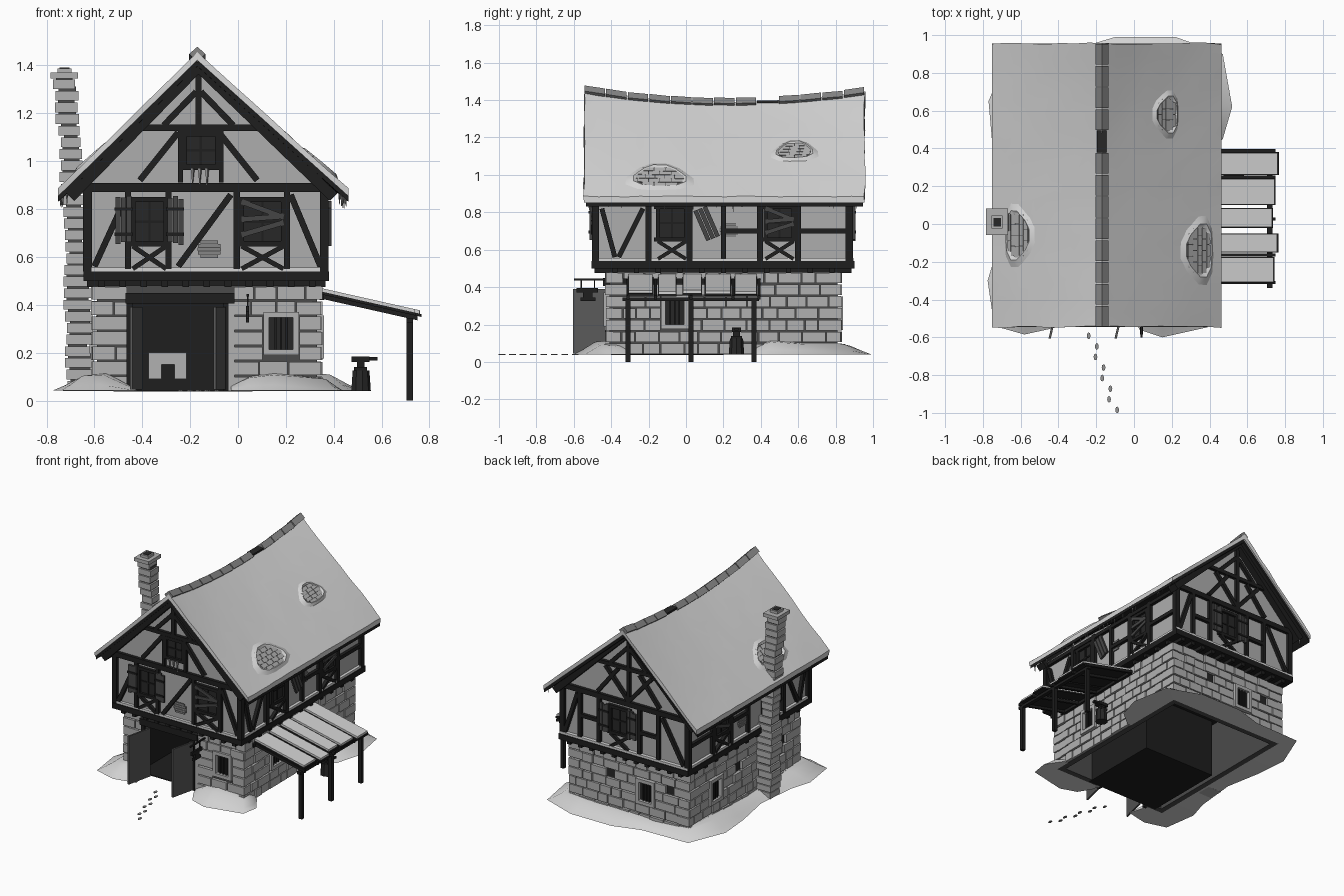
import bpy, bmesh, math, random
from mathutils import Vector

if "Cube" in bpy.data.objects:
    bpy.data.objects.remove(bpy.data.objects["Cube"])
random.seed(4)
R = random.uniform

COL = {"snow": .66, "plaster": .42, "stone": .44, "mortar": .07, "timber": .013,
       "glass": .02, "shutter": .06, "ridge_tile": .24, "door_wood": .10, "ice": .3}
MATS = {}
for n, c in COL.items():
    MATS[n] = bpy.data.materials.new(n)
    MATS[n].diffuse_color = (c, c, c, 1)
PARTS = {}

def part(name, mat):
    return PARTS.setdefault(name, (bmesh.new(), mat))[0]

def prism(name, mat, a, b):
    """Solid between two matching loops."""
    bm = part(name, mat)
    va, vb = [bm.verts.new(p) for p in a], [bm.verts.new(p) for p in b]
    bm.faces.new(va[::-1])
    bm.faces.new(vb)
    for i in range(len(va)):
        j = (i + 1) % len(va)
        bm.faces.new((va[i], va[j], vb[j], vb[i]))

def box(name, mat, x0, x1, y0, y1, z0, z1):
    q = [(x0, y0), (x1, y0), (x1, y1), (x0, y1)]
    prism(name, mat, [(x, y, z0) for x, y in q], [(x, y, z1) for x, y in q])

def disc(name, mat, x, y, z0, z1, r0, r1, n=10, stretch=1):
    ring = lambda r, z: [(x + r * math.cos(i * math.tau / n), y + stretch * r * math.sin(i * math.tau / n), z) for i in range(n)]
    prism(name, mat, ring(r0, z0), ring(r1, z1))

# wall planes: upper floor F B R L, ground floor f b r l
PLANE = {"F": (1, -.48), "B": (1, .87), "R": (0, .355), "L": (0, -.62),
         "f": (1, -.41), "b": (1, .81), "r": (0, .33), "l": (0, -.59)}

def on(face, u, v, d):
    ax, c = PLANE[face]
    c += d if face in "BRbr" else -d
    return (u, c, v) if ax else (c, u, v)

def bar(name, mat, face, u0, v0, u1, v1, w, d0=-.01, d1=.022):
    """Beam in a wall plane running from one point to another."""
    t = Vector((u1 - u0, v1 - v0)).normalized() * w / 2
    q = [(u0 - t.y, v0 + t.x), (u1 - t.y, v1 + t.x), (u1 + t.y, v1 - t.x), (u0 + t.y, v0 - t.x)]
    prism(name, mat, [on(face, u, v, d0) for u, v in q], [on(face, u, v, d1) for u, v in q])

def rect(name, mat, face, u0, u1, v0, v1, d0, d1):
    bar(name, mat, face, u0, (v0 + v1) / 2, u1, (v0 + v1) / 2, v1 - v0, d0, d1)

def timbers(face, lines, w=.026):
    for l in lines:
        bar("timber_frame", "timber", face, *l, w)

def window(face, u0, u1, v0, v1, shutters=False, boards=False, brace=True):
    m = (u0 + u1) / 2
    rect("window_glass", "glass", face, u0, u1, v0, v1, -.01, .006)
    timbers(face, [(u0, v0, u0, v1), (u1, v0, u1, v1), (u0 - .02, v0, u1 + .02, v0), (u0 - .02, v1, u1 + .02, v1)], .022)
    for l in [(m, v0, m, v1), (u0, (v0 + v1) / 2, u1, (v0 + v1) / 2)]:
        bar("window_bars", "timber", face, *l, .01, 0, .012)
    if brace:
        timbers(face, [(u0, .55, u1, v0 - .01), (u0, v0 - .01, u1, .55)], .02)
    if shutters:
        for a, s in ((u0, -1), (u1, 1)):
            for k in range(3):
                c = a + s * (.016 + .023 * k)
                bar("shutters", "shutter", face, c, v0 + R(-.01, .01), c, v1 + R(-.005, .015), .021, .02, .035)
            for v in (v0 + .04, v1 - .04):
                bar("shutter_battens", "timber", face, a, v, a + s * .075, v, .014, .03, .04)
    if boards:
        for a, b in ((.95, .6), (.55, .62), (.2, .48)):
            bar("window_boards", "shutter", face, u0, v0 + a * (v1 - v0), u1, v0 + b * (v1 - v0), .022, .018, .028)

def stones(face, u0, u1, holes):
    """Coursed blocks that leave the openings free."""
    n, h = 7, .063
    for i in range(n):
        z0 = .04 + i * h
        spans = [(u0 - .02, u1 + .02)]
        for a, b, c, d in holes:
            if c < z0 + h * .6 and d > z0 + h * .4:
                spans = [s for p, q in spans for s in ((p, min(q, a)), (max(p, b), q)) if s[1] - s[0] > .01]
        for p, q in spans:
            u = p
            while u < q - .001:
                e = u + R(.07, .13)
                e = q if q - e < .05 else e
                rect("stone_blocks", "stone", face, u + .003, e - .003, z0 + .003, z0 + h - R(.003, .006), -.02, R(.014, .024))
                u = e

def small_window(face, u, v, w=.05, h=.066, frame=.024):
    rect("window_glass", "glass", face, u - w, u + w, v - h, v + h, -.01, .004)
    for s in (-1, 1):
        a, b = sorted((u + s * w, u + s * (w + frame)))
        rect("stone_window_frames", "stone", face, a, b, v - h - frame, v + h + frame, -.01, .03)
        a, b = sorted((v + s * h, v + s * (h + frame)))
        rect("stone_window_frames", "stone", face, u - w, u + w, a, b, -.01, .03)
    for k in (-.4, 0, .4):
        bar("window_bars", "timber", face, u + k * w * 1.2, v - h, u + k * w * 1.2, v + h, .009, 0, .015)

# ground floor: mortar core and stone facing
for f, a, b in (("f", -.59, -.44), ("f", -.06, .33), ("b", -.59, .33), ("l", -.40, .80), ("r", -.40, .80)):
    rect("mortar_walls", "mortar", f, a, b, .04, .48, -.04, 0)
rect("mortar_walls", "mortar", "f", -.44, -.06, .43, .48, -.04, 0)
hole = lambda u, v, w=.074, h=.09: (u - w, u + w, v - h, v + h)
small = lambda u, v: (u - .03, u + .03, v - .028, v + .028)
stones("f", -.59, .33, [(-.46, -.02, 0, .46), hole(.18, .28)])
stones("r", -.41, .81, [hole(-.06, .265)])
stones("b", -.59, .33, [hole(-.26, .26), small(.02, .323), small(-.45, .323)])
stones("l", -.41, .81, [hole(.53, .26), small(.27, .323), small(-.23, .323)])
for f, u, v in (("f", .18, .28), ("r", -.06, .265), ("b", -.26, .26), ("l", .53, .26)):
    small_window(f, u, v)
for f, u in (("b", .02), ("b", -.45), ("l", .27), ("l", -.23)):
    rect("wall_vents", "glass", f, u - .03, u + .03, .295, .355, -.01, .004)

# doorway, open leaves, dark room and forge
rect("door_lintel", "timber", "f", -.47, -.015, .405, .45, -.03, .035)
for u0, u1 in ((-.465, -.44), (-.06, -.04)):
    rect("door_posts", "timber", "f", u0, u1, .04, .41, -.04, .024)
rect("door_side_stone", "stone", "f", -.04, -.015, .04, .41, -.02, .018)
for x0, x1 in ((-.41, -.452), (-.06, -.103)):
    q = [(x0, -.42), (x0 + .012, -.42), (x1 + .012, -.605), (x1, -.605)]
    prism("door_leaves", "door_wood", [(x, y, .045) for x, y in q], [(x, y, .39) for x, y in q])
box("room", "timber", -.52, -.50, -.40, .2, .04, .46)
box("room", "timber", .04, .06, -.40, .2, .04, .46)
box("room", "timber", -.52, .06, .18, .2, .04, .46)
box("room", "timber", -.52, .06, -.40, .2, .038, .044)
box("ceiling", "timber", -.58, .32, -.40, .8, .455, .49)
for x0, x1, z0, z1 in ((-.375, -.32, .09, .2), (-.265, -.215, .09, .2), (-.32, -.265, .15, .2)):
    box("forge", "stone", x0, x1, .1, .18, z0, z1)

# jetty beam, joist ends and snowy ledge
box("jetty_beam", "timber", -.645, .38, -.505, .9, .5, .54)
box("ledge_snow", "snow", -.64, .375, -.50, .895, .535, .556)
for i in range(11):
    x, y = -.57 + i * .088, -.38 + i * .116
    box("joist_ends", "timber", x - .014, x + .014, -.49, .885, .475, .505)
    box("joist_ends", "timber", -.63, .365, y - .014, y + .014, .475, .505)

# plastered upper floor with gables
box("plaster_walls", "plaster", -.62, .355, -.48, .87, .54, .88)
tri = [(-.66, .87), (.385, .87), (-.165, 1.385)]
for y0, y1 in ((-.48, -.45), (.84, .87)):
    prism("gable_walls", "plaster", [(x, y0, z) for x, z in tri], [(x, y1, z) for x, z in tri])
for f in "FB":
    timbers(f, [(-.63, .54, -.63, .9), (.36, .54, .36, .9), (-.645, .89, .38, .89)], .036)
    for u in (-.70, .40):
        bar("gable_rafters", "timber", f, u, .85, -.165, 1.395, .045, -.02, .05)
    timbers(f, [(-.41, 1.14, .09, 1.14), (-.165, 1.14, -.165, 1.39), (-.31, 1.15, -.175, 1.29), (-.02, 1.15, -.155, 1.29),
                (-.41, .92, -.25, 1.12), (.08, .92, -.08, 1.12)])
timbers("F", [(-.46, .55, -.46, .88), (-.29, .55, -.29, .88), (-.005, .55, -.005, .88), (.205, .55, .205, .88),
              (-.6, .56, -.49, .8), (-.25, .56, -.03, .86), (.22, .86, .345, .56)])
window("F", -.44, -.30, .655, .84, shutters=True)
window("F", .015, .19, .655, .84, boards=True)
window("F", -.225, -.085, .975, 1.115, brace=False)
timbers("F", [(-.24, .91, -.24, 1.13), (-.07, .91, -.07, 1.13)], .02)
window("B", -.16, -.02, .655, .84, shutters=True)
timbers("B", [(u, .55, u, .88) for u in (-.4, -.25, .07, .22)] + [(-.6, .56, -.43, .86), (.34, .56, .24, .86),
        (-.4, .71, -.25, .71), (.07, .71, .22, .71), (-.165, .9, -.165, 1.14), (-.165, .91, -.35, 1.12), (-.165, .91, .02, 1.12)])
for f in "RL":
    timbers(f, [(u, .54, u, .88) for u in (-.48, -.2, .02, .395, .6, .87)], .032)
    timbers(f, [(-.47, .86, .87, .86), (-.45, .82, -.38, .56), (-.36, .56, -.23, .82), (.2, .7, .39, .7), (.6, .7, .87, .7), (.2, .55, .2, .86)])
    window(f, -.15, 0, .655, .83)
    window(f, .425, .575, .655, .83, boards=True)
for k in range(3):
    bar("hanging_shutter", "shutter", "R", .05 + .025 * k, .81 + .01 * k, .12 + .025 * k, .65 + .01 * k, .023, .02, .035)

# patches where the plaster fell off
for f, u, v in (("F", -.12, .632), ("R", .23, .705), ("L", .25, .65)):
    for k in range(-2, 3):
        w = .05 * math.sqrt(1 - (k / 3) ** 2)
        rect("bare_brick", "ridge_tile", f, u - w, u + w, v + k * .015 - .006, v + k * .015 + .006, -.01, .008)
        rect("brick_joints", "mortar", f, u - w, u + w, v + k * .015 - .0075, v + k * .015 + .0075, -.01, .004)

# sagging roof
EAVE = {-1: -.752, 1: .462}
sag = lambda y: .06 * (1 - ((y - .23) / .75) ** 2)
def top(side, s, y):
    return Vector((-.17 + s * (EAVE[side] + .17), y, 1.45 - .565 * s - sag(y) * (1 - s)))

def roof(name, mat, hi, lo, y0, y1, wob):
    bm = part(name, mat)
    cols = [(sd, i / 8) for sd, i in [(-1, i) for i in range(8, 0, -1)] + [(1, i) for i in range(9)]]
    rows = []
    for k in range(21):
        y = y0 + (y1 - y0) * k / 20
        up = [bm.verts.new(top(sd, s, y + R(-wob, wob)) + Vector((0, 0, hi + R(-wob, wob) / 2))) for sd, s in cols]
        dn = [bm.verts.new(top(sd, s, y) + Vector((0, 0, lo))) for sd, s in cols]
        rows.append(up + dn[::-1])
    n = len(rows[0])
    for a, b in zip(rows, rows[1:]):
        for i in range(n):
            bm.faces.new((a[i], a[(i + 1) % n], b[(i + 1) % n], b[i]))
    for r in (rows[0], rows[-1]):
        for i in range(len(cols) - 1):
            bm.faces.new((r[i], r[i + 1], r[n - 2 - i], r[n - 1 - i]))
roof("roof_snow", "snow", 0, -.032, -.545, .955, .005)
roof("roof_boards", "timber", -.031, -.055, -.535, .945, 0)

# ridge caps with one missing
for i in range(13):
    y0 = -.545 + i * .1155
    if i == 8:
        box("ridge_gap", "glass", -.195, -.145, y0, y0 + .1155, 1.385, 1.398)
        continue
    loops = []
    for y in (y0 + .003, y0 + .112):
        z = 1.442 - sag(y) + R(-.003, .003)
        loops.append([(-.17 + a, y, z + b) for a, b in ((-.034, 0), (0, -.034), (.034, 0), (0, .03))])
    prism("ridge_caps", "ridge_tile", *loops)

# bare tile patches with a melted snow rim
for side, s, yc, ry, rs in ((1, .81, -.14, .13, .10), (1, .54, .58, .09, .08), (-1, .76, -.06, .12, .10)):
    nrm = Vector((side * .68, 0, .73))
    pt = lambda a, r, h: top(side, s + rs * r * math.sin(a), yc + ry * r * math.cos(a)) + nrm * h
    ang = [i * math.tau / 14 for i in range(14)]
    prism("patch_joints", "mortar", [pt(a, 1, -.01) for a in ang], [pt(a, 1, .005) for a in ang])
    bm = part("patch_rim", "snow")
    rings = [[bm.verts.new(pt(a, r * (1 + .12 * math.sin(3 * a)), h)) for a in ang] for r, h in ((.92, .004), (1.08, .014), (1.45, -.003))]
    for p, q in zip(rings, rings[1:]):
        for i in range(14):
            bm.faces.new((p[i], p[(i + 1) % 14], q[(i + 1) % 14], q[i]))
    for k in range(-2, 3):
        w = ry * math.sqrt(1 - (k / 2.9) ** 2)
        n = max(2, round(w / .028))
        for j in range(n):
            ya, yb = yc - w + 2 * w * j / n + .002, yc - w + 2 * w * (j + 1) / n - .002
            sa, sb = s + rs * (k - .46) * .38, s + rs * (k + .46) * .38
            q = [(sa, ya), (sb, ya), (sb, yb), (sa, yb)]
            prism("patch_tiles", "stone", [top(side, *p) for p in q], [top(side, *p) + nrm * .01 for p in q])

# icicles
for sd in (-1, 1):
    for i in range(26):
        y = R(-.52, .93)
        disc("icicles", "ice", EAVE[sd] - sd * R(.008, .04), y, .86 - R(.02, .06), .875, .0008, .006, 5)
for u in (-.19, -.16, -.13):
    disc("icicles", "ice", u, -.5, .965 - R(.04, .09), .97, .001, .009, 5)

# leaning chimney
for i in range(27):
    z = .04 + i * .0485
    cx = -.665 - max(0, z - .5) * .07 + R(-.007, .007)
    w = (.056 if z < .55 else .044) + R(-.004, .006)
    box("chimney_stones", "stone", cx - w, cx + w, .01 - w, .01 + w, z, z + .041)
    box("chimney_mortar", "mortar", cx - w + .012, cx + w - .012, .022 - w, w - .002, z + .03, z + .06)
box("chimney_cap", "stone", -.783, -.668, -.057, .083, 1.345, 1.37)
box("chimney_cap", "stone", -.755, -.695, -.025, .045, 1.37, 1.388)
box("chimney_flue", "glass", -.745, -.705, -.013, .033, 1.38, 1.391)

# lean-to shelter
slope = lambda x: .455 - (x - .35) * .225
def plank(name, mat, x0, x1, y0, y1, lo, hi):
    prof = [(x0, slope(x0) + lo), (x1, slope(x1) + lo), (x1, slope(x1) + hi), (x0, slope(x0) + hi)]
    prism(name, mat, [(x, y0, z) for x, z in prof], [(x, y1, z) for x, z in prof])
for y0, y1 in ((-.31, -.175), (-.15, -.05), (-.02, .085), (.10, .24), (.26, .38)):
    e = R(.73, .765)
    plank("shelter_planks", "timber", .34, e + .006, y0, y1, -.012, 0)
    plank("shelter_snow", "snow", .34, e, y0 + .003, y1 - .003, 0, .014)
for y in (-.31, -.163, .027, .25, .39):
    plank("shelter_rafters", "timber", .34, .75, y - .008, y + .008, -.03, -.01)
for y in (-.31, .027, .364):
    box("shelter_posts", "timber", .705, .732, y - .013, y + .013, 0, .345)
box("shelter_beam", "timber", .705, .732, -.34, .39, .325, .345)
box("shelter_beam", "timber", .34, .36, -.34, .39, .42, .445)

# anvil on a stump
disc("stump", "glass", .513, .27, .04, .125, .042, .036, 9)
for x0, x1, w, z0, z1 in ((.485, .54, .03, .125, .14), (.498, .528, .018, .14, .16), (.475, .55, .024, .16, .183), (.55, .582, .012, .168, .182)):
    box("anvil", "timber", x0, x1, .27 - w, .27 + w, z0, z1)

# hanging sign
box("sign_bracket", "timber", .035, .045, -.6, -.42, .435, .445)
for y in (-.56, -.49):
    box("sign_bracket", "timber", .037, .043, y - .003, y + .003, .39, .44)
for y0, y1, z0, z1 in ((-.585, -.47, .37, .395), (-.55, -.5, .345, .37), (-.565, -.485, .325, .345)):
    box("sign_shape", "timber", .033, .047, y0, y1, z0, z1)

# drifted snow: inner point, outer point, height
DRIFTS = [[(.33, .36, .36, .36, .03), (.33, .45, .47, .45, .075), (.33, .65, .52, .62, .06), (.33, .81, .47, .9, .06), (.2, .81, .22, .99, .05),
           (-.1, .81, -.1, .99, .05), (-.35, .81, -.3, .93, .04), (-.59, .81, -.66, .92, .06), (-.59, .6, -.77, .65, .06), (-.59, .4, -.75, .42, .05),
           (-.59, .15, -.7, .15, .04), (-.59, -.1, -.73, -.15, .05), (-.59, -.25, -.775, -.3, .06), (-.59, -.41, -.74, -.54, .07),
           (-.55, -.41, -.58, -.585, .075), (-.46, -.41, -.42, -.55, .02)],
          [(-.03, -.41, -.03, -.46, .02), (.05, -.41, .03, -.56, .06), (.15, -.41, .15, -.6, .075), (.33, -.41, .42, -.54, .055),
           (.33, -.35, .44, -.42, .05), (.33, -.3, .36, -.3, .02)]]
for pts in DRIFTS:
    bm = part("snow_drifts", "snow")
    prev = None
    for a, b, c, d, h in pts:
        f = lambda t, z: bm.verts.new((a + (c - a) * t, b + (d - b) * t, z))
        row = [f(0, .04), f(0, .04 + h), f(.4, .04 + h * .9), f(.75, .04 + h * .35), f(1, .041)]
        for i in range(5):
            if prev:
                bm.faces.new((prev[i], prev[(i + 1) % 5], row[(i + 1) % 5], row[i]))
        if prev is None or (a, b, c, d, h) == pts[-1]:
            bm.faces.new(row)
        prev = row

# footprints
for i in range(8):
    disc("footprints", "ice", -.235 + .018 * i + (.02 if i % 2 else -.005), -.592 - .056 * i, .038, .043, .01, .01, 8, 1.8)

# turn parts into objects
for name, (bm, mat) in PARTS.items():
    bmesh.ops.recalc_face_normals(bm, faces=bm.faces)
    me = bpy.data.meshes.new(name)
    bm.to_mesh(me)
    me.materials.append(MATS[mat])
    ob = bpy.data.objects.new(name, me)
    bpy.context.collection.objects.link(ob)
    if name in ("roof_snow", "snow_drifts", "patch_rim"):
        bpy.context.view_layer.objects.active = ob
        ob.select_set(True)
        bpy.ops.object.shade_smooth_by_angle(angle=.6)
        ob.select_set(False)

for m in bpy.data.materials:
    if m.users and not m.is_grease_pencil:
        m.use_nodes = True
        m.node_tree.nodes["Principled BSDF"].inputs["Base Color"].default_value = m.diffuse_color
